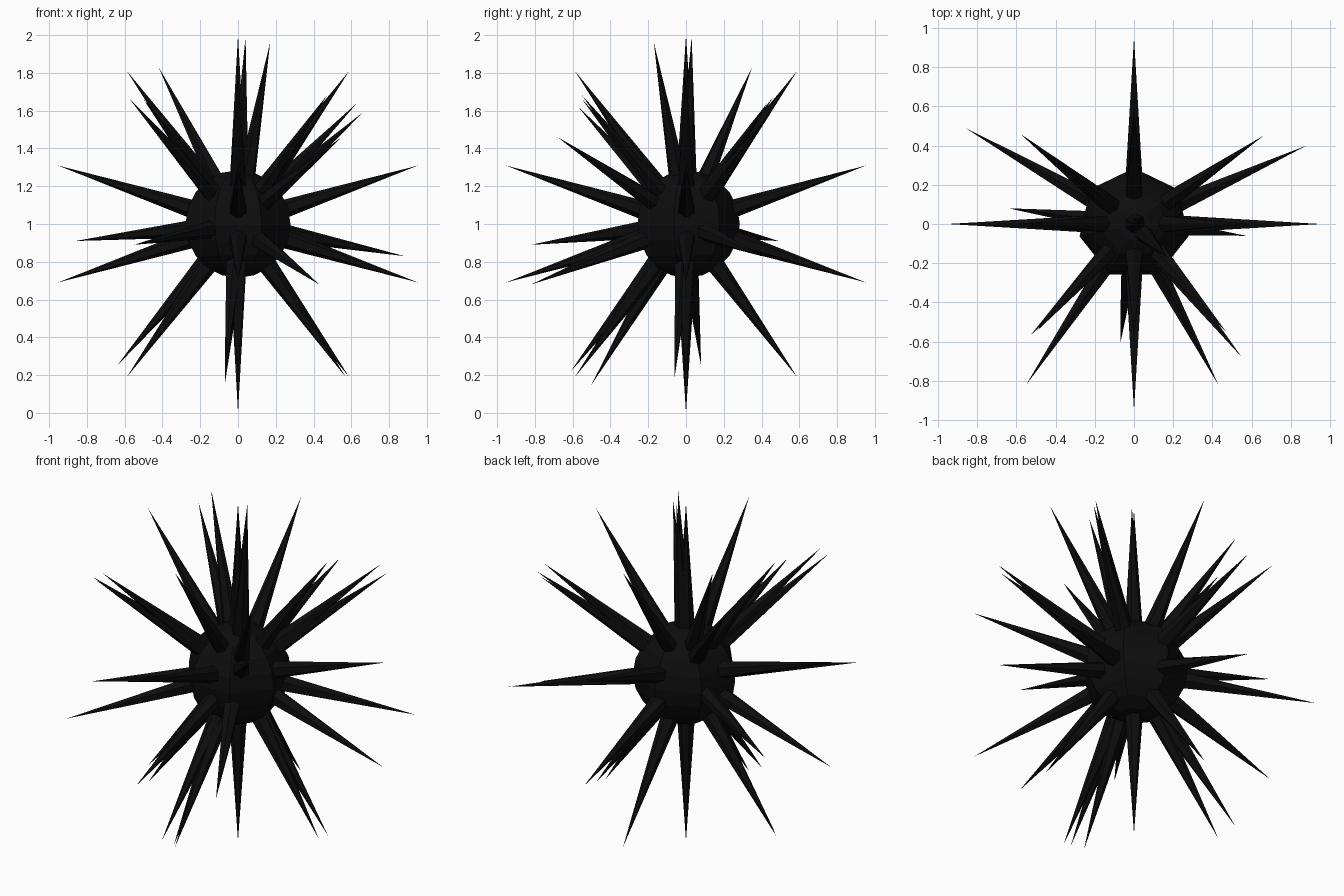
import bpy, bmesh, math
from mathutils import Vector, Matrix

cube = bpy.data.objects.get("Cube")
if cube:
    bpy.data.objects.remove(cube, do_unlink=True)

CENTER = Vector((0, 0, 1))
BODY_RADIUS = 0.285
ROOT = 0.2          # spines start this far from the centre, inside the body
SPINE_RADIUS = 0.052

black = bpy.data.materials.new("matte_black")
black.use_nodes = True
color = (0.004, 0.004, 0.004, 1)
black.diffuse_color = color
bsdf = black.node_tree.nodes["Principled BSDF"]
bsdf.inputs["Base Color"].default_value = color
bsdf.inputs["Roughness"].default_value = 0.9


def add_object(name, bm):
    mesh = bpy.data.meshes.new(name)
    bm.to_mesh(mesh)
    bm.free()
    mesh.materials.append(black)
    obj = bpy.data.objects.new(name, mesh)
    obj.location = CENTER
    bpy.context.collection.objects.link(obj)
    return obj


def add_spines(name, tips):
    """Thin cones from inside the body out to each tip."""
    bm = bmesh.new()
    for tip in map(Vector, tips):
        length = tip.length - ROOT
        turn = tip.to_track_quat('Z', 'Y').to_matrix().to_4x4()
        place = Matrix.Translation(tip.normalized() * (ROOT + length / 2)) @ turn
        bmesh.ops.create_cone(bm, cap_ends=True, segments=6, radius1=SPINE_RADIUS,
                              radius2=0, depth=length, matrix=place)
    return add_object(name, bm)


# Faceted seven-sided body, with one edge line facing the back
bm = bmesh.new()
bmesh.ops.create_uvsphere(bm, u_segments=7, v_segments=10, radius=BODY_RADIUS)
rim = max(bm.verts, key=lambda v: v.co.xy.length)
angle = math.pi / 2 - math.atan2(rim.co.y, rim.co.x)
bmesh.ops.rotate(bm, verts=bm.verts, matrix=Matrix.Rotation(angle, 3, 'Z'))
add_object("body", bm)

# Two upright rings of ten spines, crossing at top and bottom
angles = [math.radians(18 + 36 * i) for i in range(10)]
add_spines("side_ring_spines", [(math.cos(a), 0, math.sin(a)) for a in angles])
add_spines("front_back_ring_spines",
           [(0, math.cos(a), math.sin(a)) for a in angles if abs(math.cos(a)) > 0.1])

# Irregular spines filling the gaps
add_spines("upper_spines", [
    (0.66, 0.45, 0.59), (0.63, 0.43, 0.64), (-0.58, 0.46, 0.67),
    (-0.42, 0.35, 0.83), (0.17, -0.17, 0.96), (0.04, 0.03, 0.99),
    (0.55, -0.68, 0.46), (0.47, -0.55, 0.68), (-0.53, -0.57, 0.62),
    (-0.5, -0.55, 0.66),
])
add_spines("lower_spines", [
    (-0.86, 0.49, -0.09), (-0.55, -0.82, -0.11), (0.43, -0.82, -0.32),
    (0.88, 0.4, -0.17), (-0.07, -0.5, -0.85), (-0.07, -0.61, -0.78),
    (-0.64, 0.08, -0.75), (0.57, -0.06, -0.81),
])
